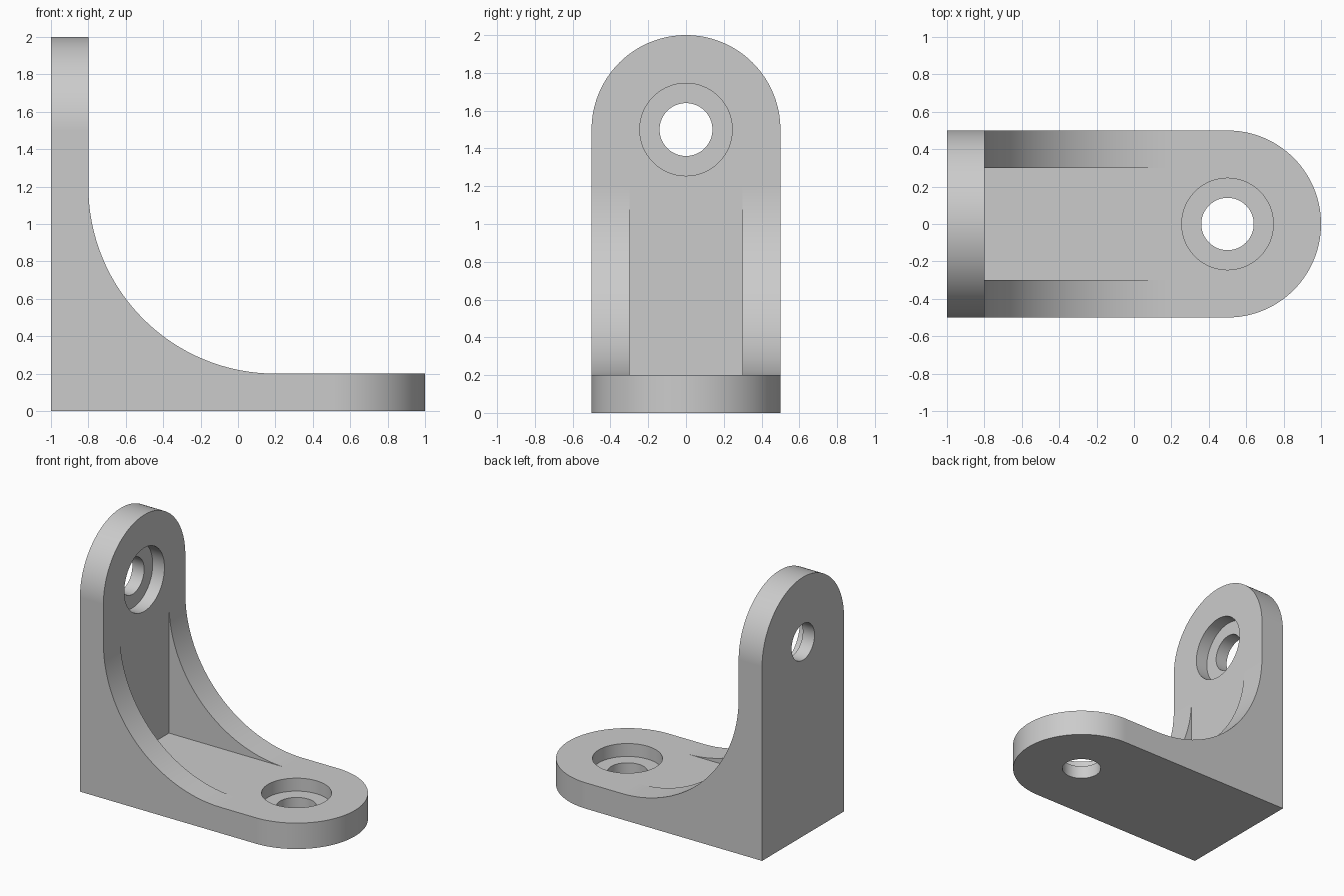
import bpy
import bmesh
from math import cos, sin, radians

default = bpy.data.objects.get("Cube")
if default:
    bpy.data.objects.remove(default, do_unlink=True)

THICK = 0.2      # plate thickness
HALF = 0.5       # half width of the bracket
RIB = 0.3        # inner face of the side ribs
BORE, HOLE = 0.245, 0.14

grey = bpy.data.materials.new("plain grey")
grey.use_nodes = True
grey.diffuse_color = (0.6, 0.6, 0.6, 1)
grey.node_tree.nodes["Principled BSDF"].inputs["Base Color"].default_value = (0.6, 0.6, 0.6, 1)


def arc(cx, cy, r, start, end, steps):
    """Points along an arc, angles in degrees."""
    angles = [radians(start + (end - start) * i / steps) for i in range(steps + 1)]
    return [(cx + r * cos(a), cy + r * sin(a)) for a in angles]


def prism(name, points, axis, low, high):
    """Solid made by sweeping a closed outline along one axis."""
    place = {"x": lambda a, b, h: (h, a, b),
             "y": lambda a, b, h: (a, h, b),
             "z": lambda a, b, h: (a, b, h)}[axis]
    bm = bmesh.new()
    face = bm.faces.new([bm.verts.new(place(a, b, low)) for a, b in points])
    swept = bmesh.ops.extrude_face_region(bm, geom=[face])["geom"]
    for v in swept:
        if isinstance(v, bmesh.types.BMVert):
            v.co["xyz".index(axis)] = high
    bmesh.ops.recalc_face_normals(bm, faces=bm.faces)
    mesh = bpy.data.meshes.new(name)
    bm.to_mesh(mesh)
    bm.free()
    mesh.materials.append(grey)
    obj = bpy.data.objects.new(name, mesh)
    bpy.context.collection.objects.link(obj)
    return obj


def combine(target, tool, operation):
    """Apply a boolean and discard the tool."""
    tool.hide_render = True
    mod = target.modifiers.new("shape", "BOOLEAN")
    mod.operation, mod.solver, mod.object = operation, "EXACT", tool
    bpy.context.view_layer.objects.active = target
    bpy.ops.object.modifier_apply(modifier=mod.name)
    bpy.data.objects.remove(tool, do_unlink=True)


# L-shaped body with a large inside curve
curve = arc(0.2, 1.2, 1.0, 270, 180, 32)
side = [(-1, 0), (1.1, 0), (1.1, THICK)] + curve + [(-0.8, 2.1), (-1, 2.1)]
bracket = prism("angle_bracket", side, "y", -0.6, 0.6)

# Rounded ends of the base plate and the upright plate
base_outline = arc(0.5, 0, HALF, -90, 90, 64) + [(-1.2, HALF), (-1.2, -HALF)]
combine(bracket, prism("base_outline", base_outline, "z", -0.2, 2.2), "INTERSECT")
wall_outline = arc(0, 1.5, HALF, 0, 180, 64) + [(-HALF, -0.2), (HALF, -0.2)]
combine(bracket, prism("wall_outline", wall_outline, "x", -1.2, 1.2), "INTERSECT")

# Pocket between the two side ribs
pocket = [(-0.8, THICK), (0.2, THICK), (0.2, 1.2), (-0.8, 1.2)]
combine(bracket, prism("pocket", pocket, "y", -RIB, RIB), "DIFFERENCE")

# Counterbored screw holes, one in each plate
for axis, centre, outside in (("z", (0.5, 0), 0), ("x", (0, 1.5), -1)):
    for radius, low, high in ((BORE, 0.1, 0.3), (HOLE, -0.1, 0.15)):
        ring = arc(*centre, radius, 0, 360, 64)[:-1]
        combine(bracket, prism("drill", ring, axis, outside + low, outside + high), "DIFFERENCE")

# Clean surfaces, smooth curves and crisp edges
bm = bmesh.new()
bm.from_mesh(bracket.data)
bmesh.ops.remove_doubles(bm, verts=bm.verts, dist=0.0001)
bmesh.ops.recalc_face_normals(bm, faces=bm.faces)
bm.to_mesh(bracket.data)
bm.free()
bpy.ops.object.select_all(action="DESELECT")
bracket.select_set(True)
bpy.context.view_layer.objects.active = bracket
bpy.ops.object.shade_smooth_by_angle(angle=radians(8))
normals = bracket.modifiers.new("flat face normals", "WEIGHTED_NORMAL")
normals.keep_sharp = True
